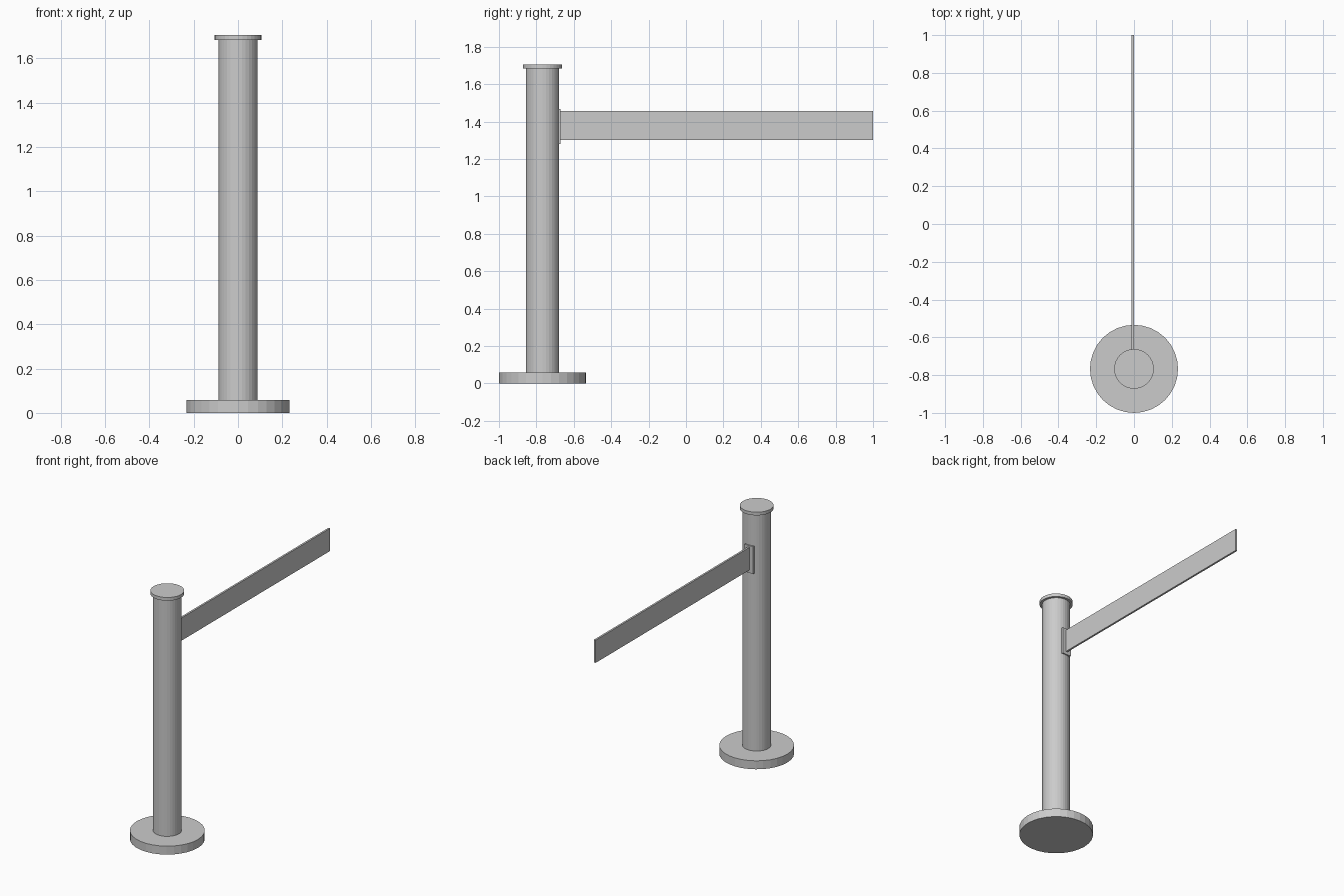
import bpy

if "Cube" in bpy.data.objects:
    bpy.data.objects.remove(bpy.data.objects["Cube"])

POST_Y = -0.767


def cylinder(name, radius, z0, z1):
    bpy.ops.mesh.primitive_cylinder_add(vertices=32, radius=radius, depth=z1 - z0,
                                        location=(0, POST_Y, (z0 + z1) / 2))
    bpy.context.object.name = name


def box(name, lo, hi):
    bpy.ops.mesh.primitive_cube_add(size=1, location=[(a + b) / 2 for a, b in zip(lo, hi)])
    ob = bpy.context.object
    ob.name = name
    ob.scale = [b - a for a, b in zip(lo, hi)]
    bpy.ops.object.transform_apply(location=False, rotation=False, scale=True)


# Upright: weighted base, post and cap
cylinder("base", 0.233, 0.0, 0.058)
cylinder("post", 0.089, 0.058, 1.684)
cylinder("cap", 0.105, 1.684, 1.706)

# Belt outlet plate and stretched belt
box("belt_plate", (-0.04, -0.70, 1.28), (0.026, -0.671, 1.467))
box("belt", (-0.014, -0.69, 1.301), (-0.001, 1.0, 1.457))
